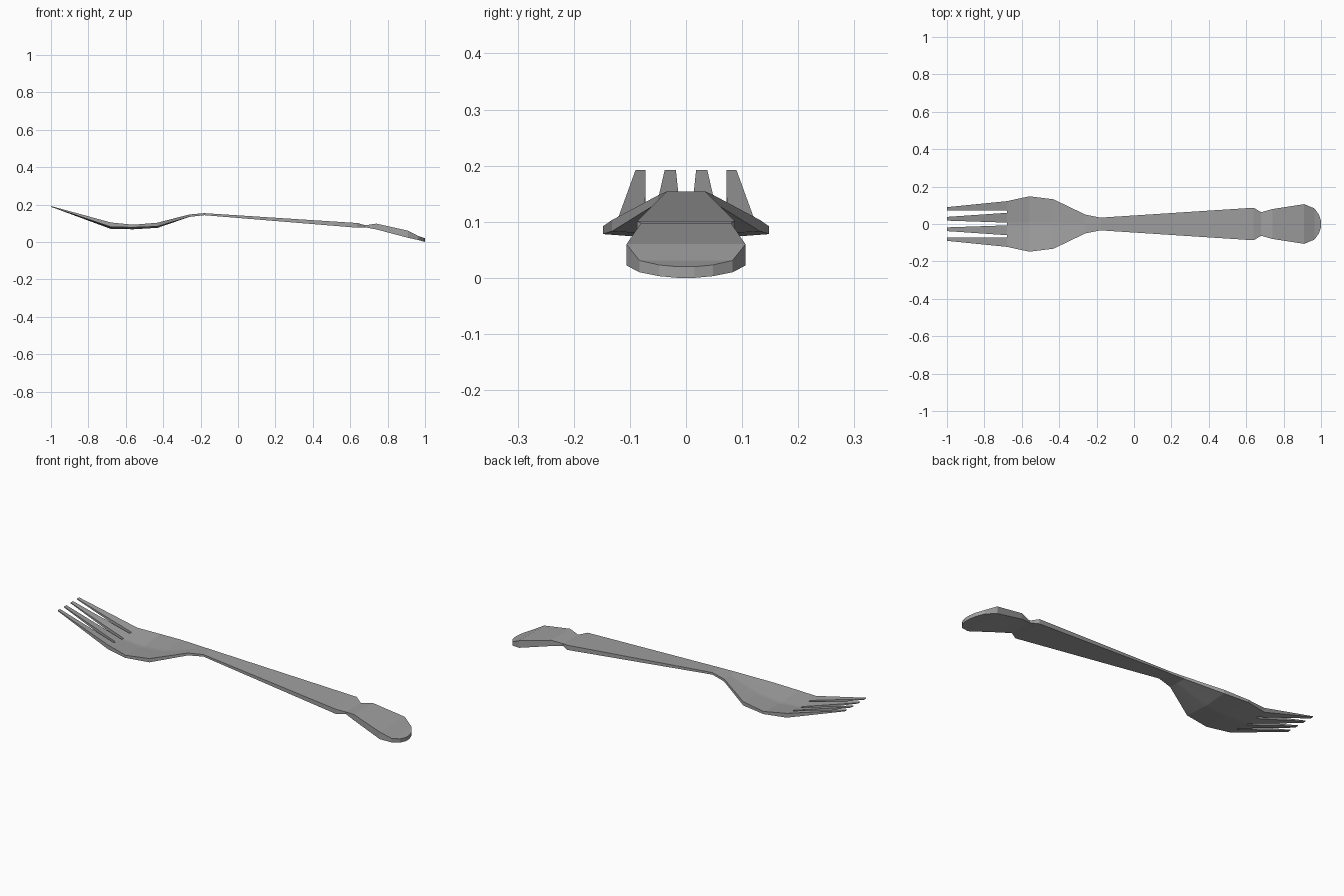
import bpy, bmesh

if "Cube" in bpy.data.objects:
    bpy.data.objects.remove(bpy.data.objects["Cube"])

steel = bpy.data.materials.new("grey steel")
steel.diffuse_color = (0.35, 0.35, 0.35, 1)
steel.use_nodes = True
steel.node_tree.nodes["Principled BSDF"].inputs["Base Color"].default_value = steel.diffuse_color

# stations along the length: x, half width, top z, bottom z at centre, edge lift top, edge lift bottom
stations = [
    (-0.68, 0.122, 0.090, 0.069, 0.014, 0.012),
    (-0.56, 0.148, 0.080, 0.067, 0.012, 0.011),
    (-0.43, 0.132, 0.093, 0.075, 0.010, 0.008),
    (-0.26, 0.050, 0.147, 0.134, 0, 0),
    (-0.18, 0.034, 0.154, 0.143, 0, 0),
    (0.64, 0.087, 0.101, 0.076, 0, 0),
    (0.68, 0.063, 0.089, 0.078, 0, 0),
    (0.74, 0.080, 0.098, 0.067, 0, 0),
    (0.91, 0.106, 0.060, 0.022, 0, 0),
    (0.965, 0.083, 0.031, 0.010, 0, 0),
    (0.99, 0.048, 0.023, 0.003, 0, 0),
    (1.0, 0.015, 0.020, 0.0, 0, 0),
]
# column positions across the width, matching the tine roots
cols = [-1, -0.60, -0.49, -0.06, 0.06, 0.49, 0.60, 1]
tip_y = [-0.090, -0.072, -0.038, -0.018, 0.018, 0.038, 0.072, 0.090]

bm = bmesh.new()
top, bot = [], []
for x, w, zt, zb, lt, lb in stations:
    top.append([bm.verts.new((x, c * w, zt + lt * abs(c))) for c in cols])
    bot.append([bm.verts.new((x, c * w, zb + lb * abs(c))) for c in cols])

n = len(cols)
# bowl, neck and handle skin
for i in range(len(stations) - 1):
    for j in range(n - 1):
        bm.faces.new((top[i][j], top[i + 1][j], top[i + 1][j + 1], top[i][j + 1]))
        bm.faces.new((bot[i][j], bot[i][j + 1], bot[i + 1][j + 1], bot[i + 1][j]))
    for j in (0, n - 1):
        bm.faces.new((top[i][j], bot[i][j], bot[i + 1][j], top[i + 1][j]))

# rounded handle end
for j in range(n - 1):
    bm.faces.new((top[-1][j], bot[-1][j], bot[-1][j + 1], top[-1][j + 1]))

# tines and the gaps between them
tt = [bm.verts.new((-1, y, 0.192)) for y in tip_y]
tb = [bm.verts.new((-1, y, 0.188)) for y in tip_y]
for j in range(n - 1):
    if j % 2:
        bm.faces.new((top[0][j], top[0][j + 1], bot[0][j + 1], bot[0][j]))
    else:
        bm.faces.new((tt[j], top[0][j], top[0][j + 1], tt[j + 1]))
        bm.faces.new((tb[j], tb[j + 1], bot[0][j + 1], bot[0][j]))
        bm.faces.new((tt[j], tt[j + 1], tb[j + 1], tb[j]))
        for k in (j, j + 1):
            bm.faces.new((tt[k], tb[k], bot[0][k], top[0][k]))

bmesh.ops.recalc_face_normals(bm, faces=bm.faces[:])
mesh = bpy.data.meshes.new("fork")
bm.to_mesh(mesh)
bm.free()
mesh.materials.append(steel)
fork = bpy.data.objects.new("fork", mesh)
bpy.context.collection.objects.link(fork)
